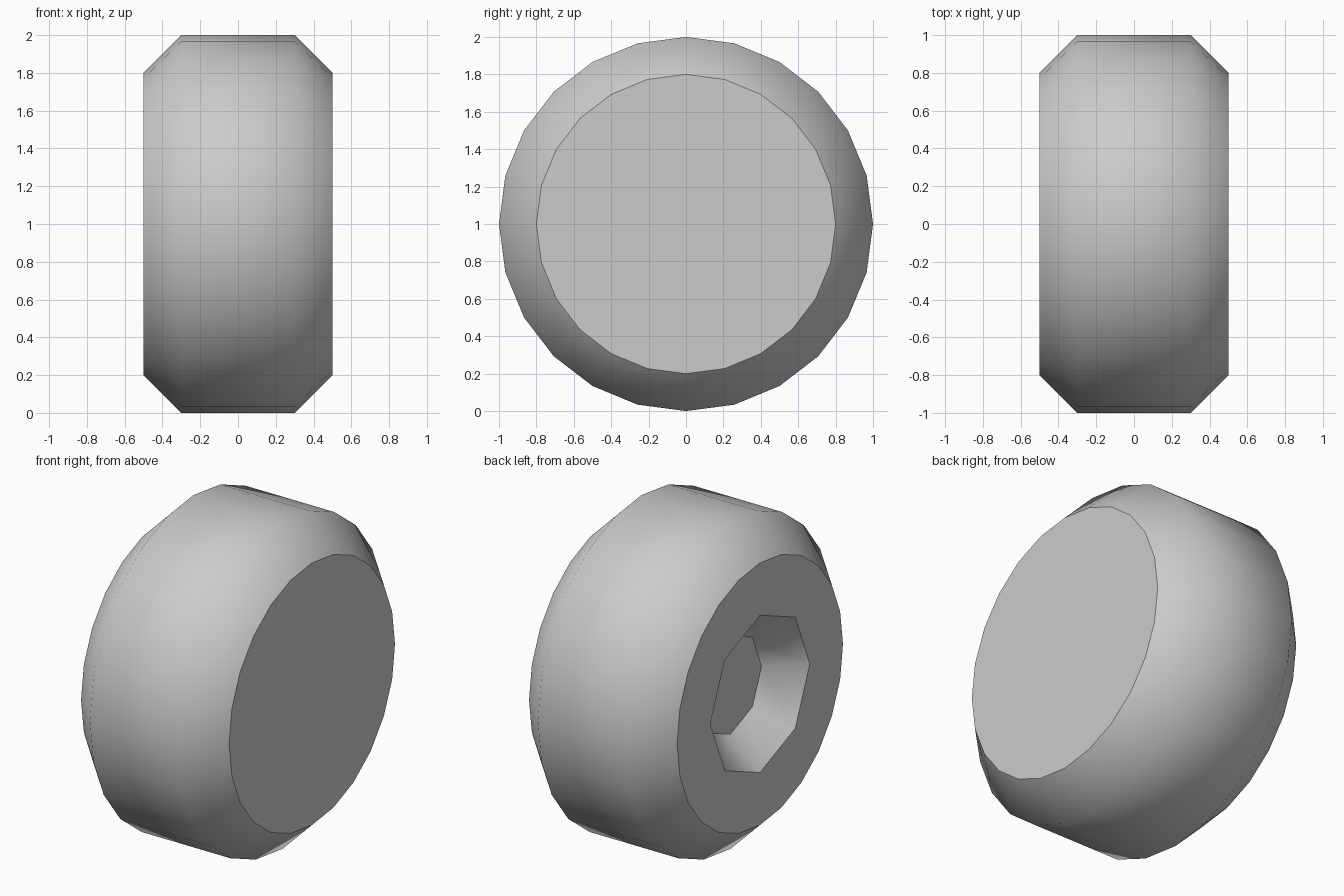
import bpy, bmesh
from math import sin, cos, pi

if "Cube" in bpy.data.objects:
    bpy.data.objects.remove(bpy.data.objects["Cube"])

SIDES, HUB_SIDES = 24, 8
bm = bmesh.new()


def ring(x, r, n):
    """Circle of n vertices around the x axis, axle at z = 1."""
    return [bm.verts.new((x, r * sin(2 * pi * i / n), 1 + r * cos(2 * pi * i / n)))
            for i in range(n)]


def band(a, b):
    """Smooth strip of quads joining two rings."""
    n = len(a)
    for i in range(n):
        j = (i + 1) % n
        bm.faces.new((a[i], a[j], b[j], b[i])).smooth = True


# Chamfered tyre profile
tread = [ring(x, r, SIDES) for x, r in ((-0.5, 0.8), (-0.3, 1.0), (0.3, 1.0), (0.5, 0.8))]
for a, b in zip(tread, tread[1:]):
    band(a, b)

# Plain inner side
bm.faces.new(tread[-1])

# Tapered octagonal hub recess on the -x side
hub_rim = ring(-0.5, 0.48, HUB_SIDES)
hub_floor = ring(-0.3, 0.3, HUB_SIDES)
band(hub_rim, hub_floor)
bm.faces.new(hub_floor)

# Flat sidewall between tyre edge and hub recess
step = SIDES // HUB_SIDES
for k in range(HUB_SIDES):
    outer = [tread[0][(k * step + i) % SIDES] for i in range(step + 1)]
    bm.faces.new([hub_rim[k], *outer, hub_rim[(k + 1) % HUB_SIDES]])

bmesh.ops.recalc_face_normals(bm, faces=bm.faces)
# Keep creases where flat sides meet smooth bands
for e in bm.edges:
    e.smooth = all(f.smooth for f in e.link_faces)

mesh = bpy.data.meshes.new("wheel")
bm.to_mesh(mesh)
bm.free()
bpy.context.collection.objects.link(bpy.data.objects.new("wheel", mesh))
